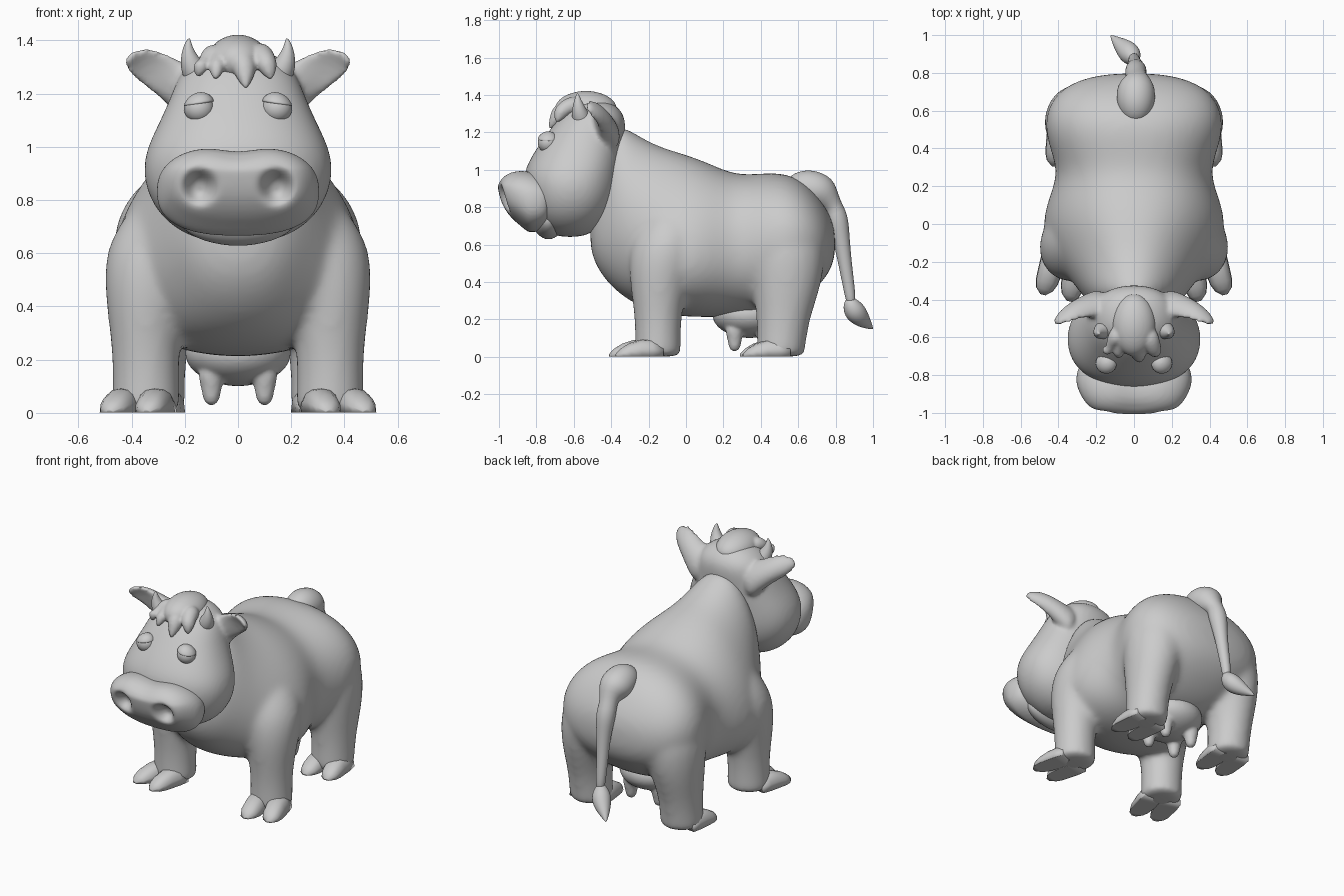
import bpy, bmesh, math
from mathutils import Vector as V

if "Cube" in bpy.data.objects:
    bpy.data.objects.remove(bpy.data.objects["Cube"])


def ring(c, u, v, n=20, taper=0.0, power=1.0, scoop=1.0):
    """Closed section with semi-axes u, v; scoop bends the +v half inward."""
    pts = []
    for i in range(n):
        a = 2 * math.pi * i / n
        ca, sa = math.cos(a), math.sin(a)
        ca = math.copysign(abs(ca) ** power, ca)
        sa = math.copysign(abs(sa) ** power, sa)
        pts.append(V(c) + V(u) * ca * (1 - taper * sa) + V(v) * sa * (scoop if sa > 0 else 1))
    return pts


def tube(path):
    """Round tapering tube through (x, y, z, radius) points."""
    p = [V(q[:3]) for q in path]
    out = []
    for i, q in enumerate(path):
        t = (p[min(i + 1, len(p) - 1)] - p[max(i - 1, 0)]).normalized()
        side = t.cross(V((0, 1, 0)) if abs(t.y) < 0.7 else V((1, 0, 0))).normalized()
        out.append(ring(p[i], side * q[3], t.cross(side) * q[3], 14))
    return out


def stack(rows, power=1.0):
    """Horizontal sections (z, x, y, rx, ry)."""
    return [ring((x, y, z), (rx, 0, 0), (0, ry, 0), 20, 0, power) for z, x, y, rx, ry in rows]


def ball(c, r, n=10):
    rows = []
    for i in range(n + 1):
        a = math.pi * min(max(i / n, 0.03), 0.97)
        s = math.sin(a)
        rows.append((c[2] - r[2] * math.cos(a), c[0], c[1], r[0] * s, r[1] * s))
    return stack(rows)


def flip(shape):
    return [[V((-p.x, p.y, p.z)) for p in r] for r in shape]


def make(name, shapes, subsurf=1, voxel=0, smooth=0):
    bm = bmesh.new()
    for rings in shapes:
        vs = [[bm.verts.new(p) for p in r] for r in rings]
        n = len(vs[0])
        for a, b in zip(vs, vs[1:]):
            for i in range(n):
                j = (i + 1) % n
                bm.faces.new((a[i], a[j], b[j], b[i]))
        bm.faces.new(vs[0])
        bm.faces.new(vs[-1])
    bmesh.ops.recalc_face_normals(bm, faces=bm.faces)
    for f in bm.faces:
        f.smooth = True
    me = bpy.data.meshes.new(name)
    bm.to_mesh(me)
    bm.free()
    ob = bpy.data.objects.new(name, me)
    bpy.context.collection.objects.link(ob)
    if subsurf:
        ob.modifiers.new("round", "SUBSURF").levels = subsurf
        ob.modifiers["round"].render_levels = subsurf
    if voxel:
        m = ob.modifiers.new("blend", "REMESH")
        m.mode, m.voxel_size, m.use_smooth_shade = "VOXEL", voxel, True
        s = ob.modifiers.new("soften", "SMOOTH")
        s.factor, s.iterations = 0.5, smooth
    return ob


def pair(name, shapes, **kw):
    make("right_" + name, shapes, **kw)
    make("left_" + name, [flip(s) for s in shapes], **kw)


def along_y(rows, power):
    return [ring((0, y, (b + t) / 2), (w, 0, 0), (0, 0, (t - b) / 2), 28, k, power)
            for y, w, b, t, k in rows]


# Torso, neck and four legs blended into one skin
torso = along_y([
    (-.515, .09, .57, .78, 0), (-.47, .19, .46, .98, .1), (-.39, .26, .36, 1.27, .2),
    (-.28, .33, .28, 1.20, .33), (-.15, .425, .23, 1.125, .35), (0, .475, .21, 1.085, .26),
    (.14, .45, .21, 1.03, .13), (.27, .40, .21, .97, .03), (.42, .455, .22, .985, 0),
    (.54, .48, .25, .985, 0), (.66, .44, .33, .92, 0), (.75, .34, .42, .80, 0),
    (.80, .15, .52, .69, 0)], .92)
front = stack([(0, .345, -.15, .13, .125), (.015, .345, -.15, .13, .125),
               (.2, .347, -.15, .123, .122), (.4, .345, -.145, .152, .16),
               (.58, .32, -.11, .19, .2), (.72, .26, -.08, .19, .18), (.88, .18, -.06, .12, .1)])
hind = stack([(0, .325, .505, .13, .13), (.015, .325, .505, .13, .13),
              (.2, .327, .52, .127, .14), (.38, .315, .54, .158, .188),
              (.58, .28, .54, .20, .215), (.7, .25, .53, .18, .18), (.82, .2, .52, .1, .1)])
make("body", [torso, front, flip(front), hind, flip(hind)], 2, .018, 14)

# Head with scooped ears
skull = stack([
    (.64, 0, -.62, .08, .05), (.665, 0, -.62, .2, .13), (.75, 0, -.615, .31, .22),
    (.87, 0, -.61, .362, .255), (.98, 0, -.61, .355, .265), (1.08, 0, -.58, .305, .245),
    (1.18, 0, -.54, .258, .215), (1.28, 0, -.50, .222, .182), (1.345, 0, -.49, .15, .12),
    (1.37, 0, -.49, .07, .06)], .9)
ear = []
for x, y, z, w, t, s in [(.12, -.42, 1.17, .12, .08, 1), (.20, -.435, 1.215, .095, .078, 1),
                         (.28, -.47, 1.27, .078, .075, .1), (.34, -.50, 1.305, .075, .065, -.2),
                         (.39, -.52, 1.325, .052, .04, -.1), (.42, -.53, 1.333, .02, .018, 1)]:
    ear.append(ring((x, y, z), V((-.42, -.25, .86)) * w, V((-.3, -.93, -.2)) * t, 20, 0, 1, s))
make("head", [skull, ear, flip(ear)], 2, .012, 8)

# Broad muzzle with pressed-in nostrils
muzzle = make("muzzle", [along_y([
    (-.72, .26, .74, .93, 0), (-.75, .295, .68, .975, 0), (-.82, .312, .66, 1.0, 0),
    (-.885, .30, .67, 1.01, 0), (-.945, .27, .71, 1.0, 0), (-.99, .225, .77, .965, 0),
    (-1.01, .13, .84, .92, 0)], .8)], 2, .011, 4)
dg = bpy.context.evaluated_depsgraph_get()
baked = bpy.data.meshes.new_from_object(muzzle.evaluated_get(dg))
muzzle.modifiers.clear()
muzzle.data = baked
for v in baked.vertices:
    x, y, z = v.co
    k = min(max((-.8 - y) / .15, 0), 1)
    k = k * k * (3 - 2 * k)
    d = math.hypot((abs(x) - .145) / .052, (z - .85) / .055)
    v.co.y += k * (.07 * math.exp(-d ** 3) + .2 * max(0, .92 - z))
    v.co.z -= .022 * math.exp(-(x / .1) ** 2) * min(max((z - .88) / .1, 0), 1)

# Lower lip
make("lower_lip", [ball((0, -.735, .735), (.23, .09, .107))])

# Eyes with drooping upper lids
pair("eye", [ball((.147, -.738, 1.145), (.058, .056, .056))])
lid = []
for i in range(8):
    a = math.radians(12 + i * 11)
    r = .061 * math.cos(a)
    lid.append(ring((.147, -.737, 1.145 + .06 * math.sin(a)), (r, 0, -.15 * r), (0, r, 0)))
pair("eyelid", [lid])

# Horns
pair("horn", [tube([(.15, -.55, 1.25, .05), (.165, -.565, 1.29, .05),
                    (.185, -.575, 1.33, .036), (.19, -.58, 1.38, .017), (.183, -.58, 1.41, .003)])])

# Forelock: a cap of hair and hanging locks
locks = [ball((0, -.535, 1.325), (.12, .17, .097))]
for x0, x1, y1, z1, r in [(0, .03, -.735, 1.215, .078), (-.05, -.085, -.71, 1.25, .055),
                          (-.06, -.155, -.67, 1.26, .055), (.05, .125, -.695, 1.25, .06)]:
    xm = x0 * .5 + x1 * .5
    locks.append(tube([(x0, -.55, 1.335, r * .8), (xm, -.62, 1.345, r),
                       (x1 * .85 + x0 * .15, -.675, 1.31, r * .8), (x1, y1, z1, .004)]))
make("forelock", locks, 2, .009, 2)

# Cloven hooves: two toes per foot, splayed slightly outward
for name, cx, cy, reach, splay in [("front_hoof", .35, -.15, .12, 14), ("hind_hoof", .325, .51, .085, 6)]:
    toes = []
    for off in (-.063, .067):
        a = math.radians(splay)
        f, s = V((math.sin(a), -math.cos(a), 0)), V((math.cos(a), math.sin(a), 0))
        c = V((cx, cy, 0)) + f * reach + s * off
        toe = []
        for t, w, h in [(-.12, .06, .075), (-.06, .066, .094), (0, .065, .09), (.06, .06, .07),
                        (.1, .046, .046), (.13, .014, .016)]:
            r = ring(c + f * t + s * (off * max(t, 0) * .8), s * w, (0, 0, h), 16, 0, .8, 1)
            toe.append([V((p.x, p.y, max(p.z, 0.002))) for p in r])
        toes.append(toe)
    pair(name, toes, subsurf=0)

# Udder with four teats
udder = [ball((0, .34, .225), (.205, .205, .125))]
for y in (.26, .42):
    teat = tube([(.1, y, .17, .06), (.1, y, .11, .043), (.1, y, .07, .036),
                 (.1, y, .04, .029), (.1, y, .028, .01)])
    udder += [teat, flip(teat)]
make("udder", udder, 2, .01, 5)

# Tail and its tufted end
make("tail", [tube([(.01, .53, .91, .04), (.01, .59, .905, .092), (.01, .67, .90, .108),
                    (.01, .75, .87, .1), (.01, .80, .78, .07), (.01, .828, .65, .047),
                    (.005, .85, .5, .037), (0, .87, .38, .032), (0, .885, .27, .026)])], subsurf=2)
make("tail_tuft", [tube([(0, .872, .315, .02), (-.005, .88, .285, .045), (-.02, .90, .245, .061),
                         (-.05, .93, .21, .053), (-.09, .965, .178, .03),
                         (-.125, 1.0, .148, .003)])], subsurf=2)
